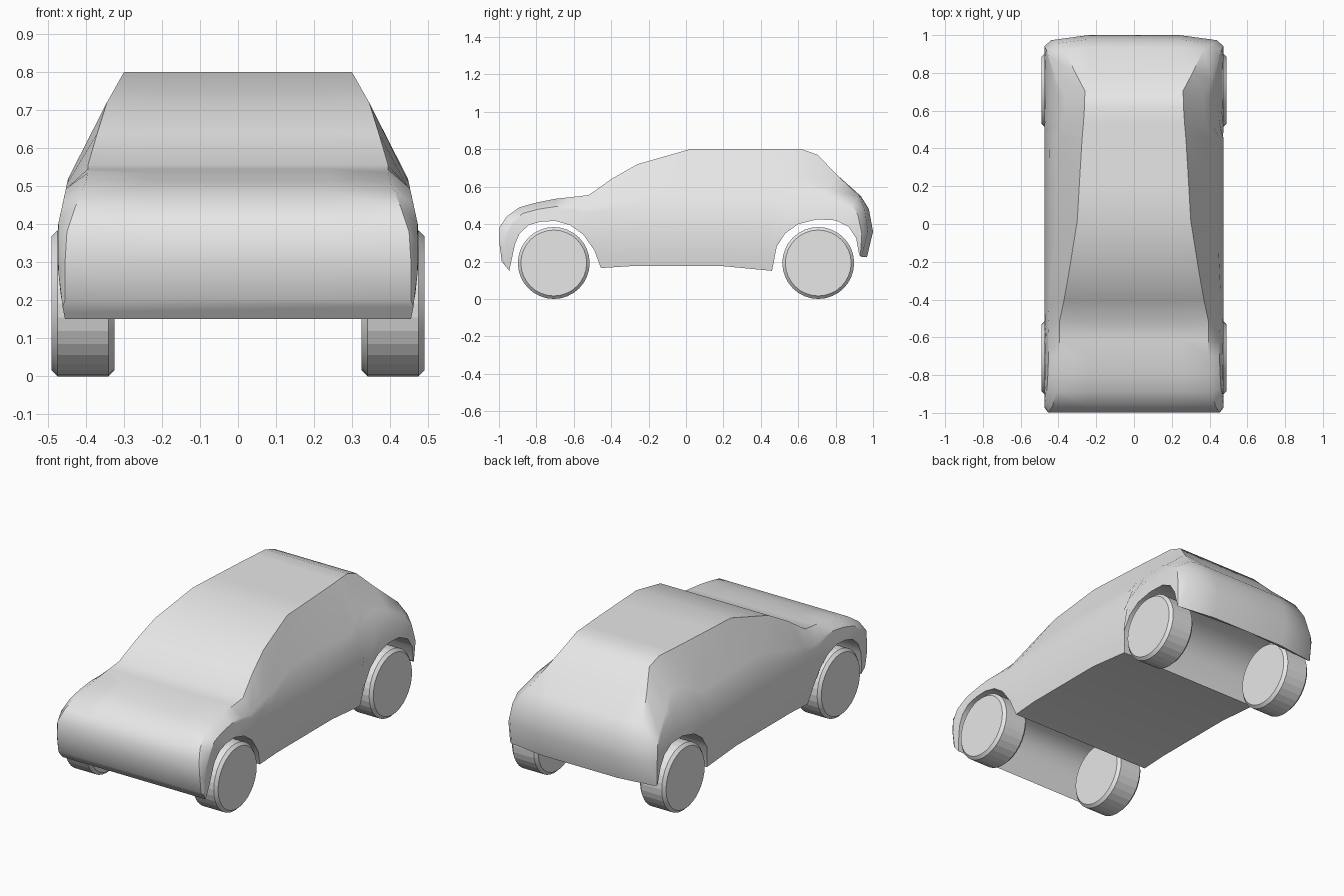
import bpy, bmesh, math
from mathutils import Matrix

cube = bpy.data.objects.get("Cube")
if cube:
    bpy.data.objects.remove(cube, do_unlink=True)

grey = bpy.data.materials.new("plain grey")
grey.use_nodes = True
grey.diffuse_color = (0.8, 0.8, 0.8, 1)
grey.node_tree.nodes["Principled BSDF"].inputs["Base Color"].default_value = (0.8, 0.8, 0.8, 1)


def finish(bm, name, angle):
    bmesh.ops.recalc_face_normals(bm, faces=bm.faces[:])
    mesh = bpy.data.meshes.new(name)
    bm.to_mesh(mesh)
    bm.free()
    mesh.materials.append(grey)
    obj = bpy.data.objects.new(name, mesh)
    bpy.context.collection.objects.link(obj)
    bpy.ops.object.select_all(action="DESELECT")
    obj.select_set(True)
    bpy.context.view_layer.objects.active = obj
    bpy.ops.object.shade_smooth_by_angle(angle=math.radians(angle))
    return obj


# Half width of the flank by height
FLANK = [(.15, .455), (.2, .465), (.3, .475), (.4, .473), (.45, .462), (.52, .447), (.58, .415)]


def flank_width(z, top_z, top_w):
    table = FLANK + ([(top_z, top_w)] if top_z > .6 else [])
    for (z0, w0), (z1, w1) in zip(table, table[1:]):
        if z <= z1:
            return w0 + (w1 - w0) * max(0, z - z0) / (z1 - z0)
    return table[-1][1]


# Stations: underside (y, z), upper outline (y, z), upper half width
STATIONS = [
    (-.945, .15, -.985, .2, .455),
    (-.93, .22, -.998, .3, .455),
    (-.915, .29, -.998, .38, .45),
    (-.89, .35, -.96, .44, .43),
    (-.84, .395, -.89, .49, .41),
    (-.78, .412, -.8, .515, .4),
    (-.7, .417, -.7, .535, .395),
    (-.62, .395, -.61, .545, .395),
    (-.55, .345, -.52, .555, .395),
    (-.49, .26, -.4, .64, .37),
    (-.455, .165, -.26, .72, .345),
    (-.3, .175, .02, .8, .3),
    (.2, .175, .2, .8, .29),
    (.46, .15, .45, .8, .275),
    (.485, .28, .53, .8, .268),
    (.53, .35, .62, .8, .262),
    (.6, .4, .705, .77, .26),
    (.7, .425, .8, .67, .31),
    (.8, .42, .935, .55, .37),
    (.87, .385, .978, .48, .41),
    (.92, .325, 1, .36, .44),
    (.955, .235, .968, .225, .455),
]


def section(yl, zl, yu, zu, top_w):
    half = []
    for t in (0, .12, .35, .55, .65, 1):
        y, z = yl + (yu - yl) * t, zl + (zu - zl) * t
        x = top_w if t == 1 else flank_width(z, zu, top_w)
        if y > .9:                       # rear corners sweep forward
            y -= .15 * (x - .26) * min(1, (y - .9) / .06)
        half.append((x, y, z))
    half.append((.24, yu, zu))
    mirrored = [(-x, y, z) for x, y, z in reversed(half)]
    return [(0, yl, zl)] + half + [(0, yu, zu)] + mirrored


# Body shell with full-width wheel arches
bm = bmesh.new()
rings = [[bm.verts.new(p) for p in section(*s)] for s in STATIONS]
for a, b in zip(rings, rings[1:]):
    for i in range(len(a)):
        j = (i + 1) % len(a)
        bm.faces.new((a[i], a[j], b[j], b[i]))
bm.faces.new(rings[0])
bm.faces.new(rings[-1])
finish(bm, "body", 38)

# Wheels: chamfered discs
for side, side_name in ((1, "left"), (-1, "right")):
    for y, end_name in ((-.707, "front"), (.707, "rear")):
        bm = bmesh.new()
        bmesh.ops.create_cone(bm, cap_ends=True, segments=32, radius1=.192, radius2=.192, depth=.166)
        rims = [e for e in bm.edges if abs(e.verts[0].co.z - e.verts[1].co.z) < .01]
        bmesh.ops.bevel(bm, geom=rims, offset=.016, segments=1, affect="EDGES")
        bm.transform(Matrix.Translation((side * .408, y, .192)) @ Matrix.Rotation(math.pi / 2, 4, "Y"))
        finish(bm, f"{end_name}_{side_name}_wheel", 10)
